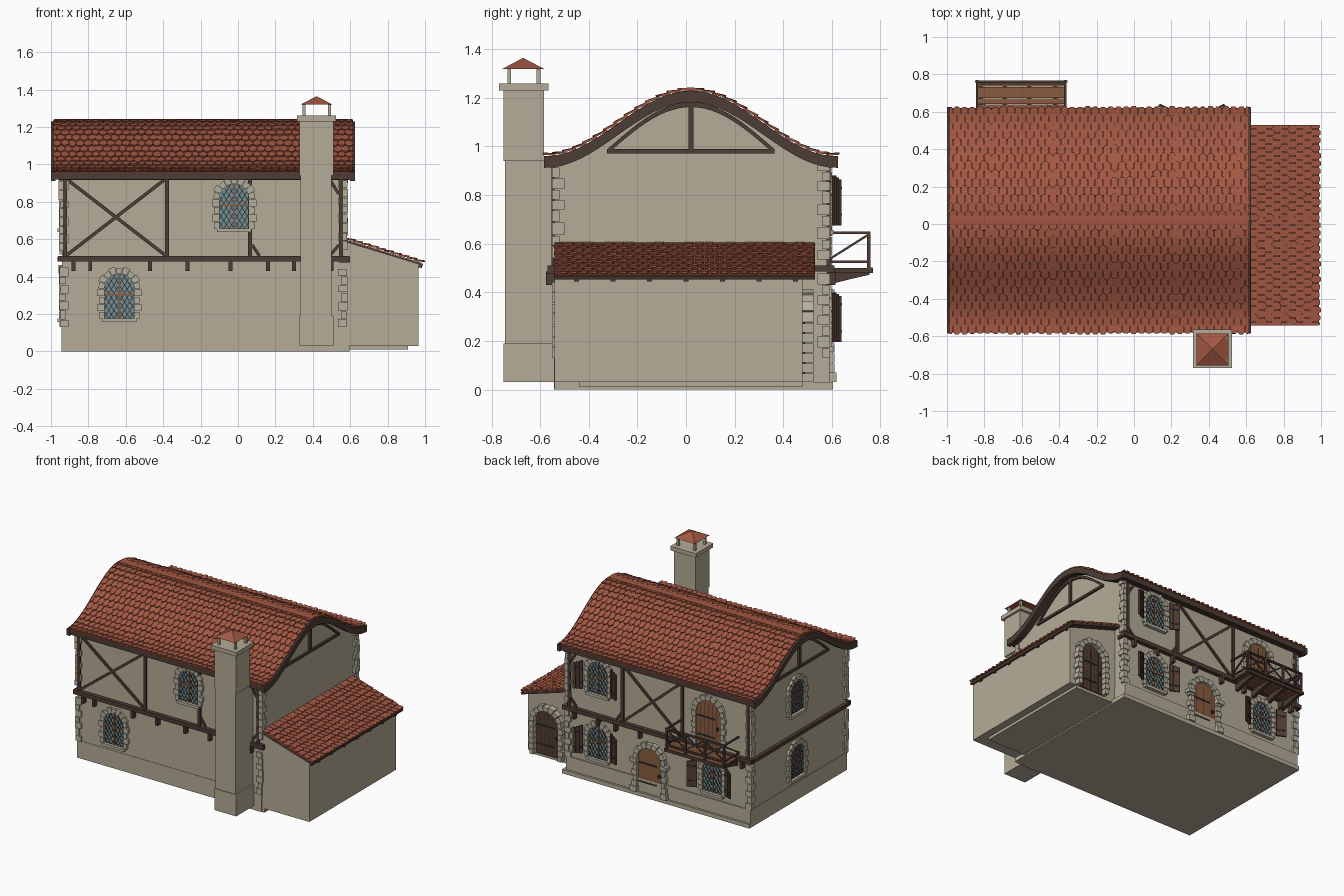
import bpy, bmesh, random
from math import pi, sin, cos, radians
from mathutils import Matrix, Vector

random.seed(4)
if "Cube" in bpy.data.objects:
    bpy.data.objects.remove(bpy.data.objects["Cube"])


def material(name, r, g, b):
    m = bpy.data.materials.new(name)
    m.use_nodes = True
    m.diffuse_color = (r, g, b, 1)
    m.node_tree.nodes["Principled BSDF"].inputs["Base Color"].default_value = (r, g, b, 1)
    return m


PLASTER = material("plaster", .46, .41, .31)
STONE = material("pale stone", .47, .43, .34)
TILE = material("clay tile", .36, .095, .055)
TIMBER = material("dark timber", .075, .045, .036)
SHUTTER = material("shutter brown", .085, .045, .034)
OAK = material("door oak", .25, .105, .05)
GLASS = material("teal glass", .17, .27, .28)
IRON = material("iron", .035, .03, .03)


class Part:
    """Collects prisms in one mesh; local frame is u, outward depth d, height z."""

    def __init__(self, name, mat):
        self.name, self.mat, self.bm = name, mat, bmesh.new()

    def prism(self, M, pts, d0, d1):
        a = [self.bm.verts.new(M @ Vector((u, -d0, z))) for u, z in pts]
        b = [self.bm.verts.new(M @ Vector((u, -d1, z))) for u, z in pts]
        self.bm.faces.new(a)
        self.bm.faces.new(b[::-1])
        for i in range(len(a)):
            j = (i + 1) % len(a)
            self.bm.faces.new((a[i], b[i], b[j], a[j]))

    def box(self, M, u0, u1, z0, z1, d0, d1):
        self.prism(M, [(u0, z0), (u1, z0), (u1, z1), (u0, z1)], d0, d1)

    def block(self, x0, x1, y0, y1, z0, z1):
        self.box(Matrix(), x0, x1, z0, z1, -y1, -y0)

    def bar(self, M, a, b, w, d0, d1):
        a, b = Vector(a), Vector(b)
        t = (b - a).normalized() * w / 2
        n = Vector((-t.y, t.x))
        self.prism(M, [a - n, b - n, b + n, a + n], d0, d1)

    def band(self, M, f, thick, u0, u1, d0, d1, n=32):
        us = [u0 + (u1 - u0) * i / n for i in range(n + 1)]
        self.prism(M, [(u, f(u)) for u in us] + [(u, f(u) - thick) for u in us[::-1]], d0, d1)

    def tiles(self, p0, p1, along, a0, a1, shift, width=.041):
        down = p1 - p0
        nrm = along.cross(down).normalized()
        nrm = nrm if nrm.z > 0 else -nrm
        down = (down + nrm * .008).normalized()
        nrm = (nrm - down * nrm.dot(down)).normalized()
        length = (p1 - p0).length
        n = int((a1 - a0) / width)
        step = (a1 - a0) / n
        for i in range(n + shift):
            c = a0 + step * (i + .5 - shift / 2)
            lo, hi = max(a0, c - step * .47), min(a1, c + step * .47)
            k, e = (hi - lo) * .25, length + random.uniform(-.004, .004)
            M = Matrix((along, -nrm, down)).transposed().to_4x4()
            M.translation = p0
            self.prism(M, [(lo, 0), (hi, 0), (hi, e * .75), (hi - k, e), (lo + k, e), (lo, e * .75)],
                       0, random.uniform(.007, .01))

    def done(self):
        bmesh.ops.recalc_face_normals(self.bm, faces=self.bm.faces)
        mesh = bpy.data.meshes.new(self.name)
        self.bm.to_mesh(mesh)
        self.bm.free()
        mesh.materials.append(self.mat)
        bpy.context.collection.objects.link(bpy.data.objects.new(self.name, mesh))


def wall(x, y, angle):
    return Matrix.Translation((x, y, 0)) @ Matrix.Rotation(angle, 4, 'Z')


FRONT, BACK = wall(0, -.54, 0), wall(0, .58, pi)
LEFT, RIGHT = wall(-.94, 0, -pi / 2), wall(.57, 0, pi / 2)
ANNEX_BACK = wall(0, .48, pi)


def roof_z(y):
    return .955 + .135 * (1 + cos(pi * (y - .02) / .6))


# Main walls, plinth and lean-to
p = Part("house_walls", PLASTER)
ys = [.58 - 1.12 * i / 28 for i in range(29)]
p.prism(RIGHT, [(-.54, 0), (.58, 0)] + [(y, roof_z(y) - .02) for y in ys], -1.51, 0)
p.block(-.945, .575, -.543, .59, 0, .13)
p.block(-.945, .595, -.54, .605, 0, .03)
p.block(.57, .91, -.44, .48, .01, .035)
p.prism(Matrix(), [(.57, .03), (.965, .03), (.965, .465), (.57, .585)], -.48, .54)
p.done()

# Chimney
p = Part("chimney", PLASTER)
p.block(.33, .51, -.75, -.54, .03, .19)
p.block(.335, .5, -.745, -.54, .19, .94)
p.block(.33, .51, -.75, -.585, .94, 1.23)
p.block(.315, .525, -.77, -.565, 1.23, 1.26)
for x in (.345, .48):
    for y in (-.735, -.615):
        p.block(x, x + .016, y, y + .016, 1.26, 1.325)
p.done()
bpy.ops.mesh.primitive_cone_add(vertices=4, radius1=.121, radius2=0, depth=.045,
                                location=(.42, -.67, 1.342), rotation=(0, 0, pi / 4))
cap = bpy.context.object
cap.name = "chimney_cap"
cap.data.materials.append(TILE)

# Roof boards and verge boards
p = Part("roof_boards", TIMBER)
p.band(RIGHT, roof_z, .035, -.58, .62, -1.55, .03)
for x in (-1.57, .03):
    p.band(RIGHT, lambda y: roof_z(y) + .005, .048, -.585, .625, x, x + .025)
p.prism(Matrix(), [(.57, .595), (.99, .467), (.985, .453), (.57, .58)], -.53, .54)
for i in range(7):
    y = -.45 + i * .15
    p.prism(Matrix(), [(.9, .475), (.985, .452), (.985, .445), (.9, .46)], -y - .01, -y + .01)
p.done()

# Roof tiles
p = Part("main_roof_tiles", TILE)
ROWS = 14
for side in (-1, 1):
    for i in range(ROWS):
        y0, y1 = (.02 + side * .6 * k / ROWS for k in (i, i + 1.2))
        p.tiles(Vector((0, y0, roof_z(y0) + .003)), Vector((0, y1, roof_z(y1) + .003)),
                Vector((1, 0, 0)), -.988, .615, i % 2)
p.band(RIGHT, lambda y: roof_z(y) + .004, .004, -.58, .62, -1.55, .03)
p.band(RIGHT, lambda y: roof_z(y) + .017, .012, -.005, .045, -1.55, .04, 6)
p.done()
p = Part("lean_to_tiles", TILE)
top, low = Vector((.572, 0, .598)), Vector((.985, 0, .472))
for i in range(10):
    p.tiles(top.lerp(low, i / 10), top.lerp(low, min(1.02, (i + 1.2) / 10)),
            Vector((0, 1, 0)), -.543, .53, i % 2)
p.prism(Matrix(), [(.57, .6), (.985, .473), (.985, .47), (.57, .596)], -.53, .54)
p.done()

# Gable trusses
p = Part("gable_trusses", TIMBER)
for M, c in ((RIGHT, .02), (LEFT, -.02)):
    p.box(M, c - .345, c + .345, .972, .99, 0, .014)
    p.box(M, c - .01, c + .01, .98, 1.19, 0, .016)
    p.band(M, lambda u: .992 + .19 * cos(pi / 2 * (u - c) / .34), .02, c - .34, c + .34, 0, .012)
p.done()

# Timber framing on front and back
p = Part("timber_frame", TIMBER)
for M, s in ((FRONT, 1), (BACK, -1)):
    ends = (-.96, .595) if s > 0 else (-.595, .96)
    p.box(M, *ends, .48, .51, 0, .03)
    p.box(M, *ends, .915, .94, 0, .02)
    for x in (-.925, -.38, .065, .55):
        x = x if s > 0 or x != .065 else .11
        p.box(M, s * x - .011, s * x + .011, .5, .93, 0, .014)
    right = .055 if s > 0 else .1
    x0, x1 = (-.915, -.39) if s > 0 else (-right, .37)
    p.bar(M, (x0, .515), (x1, .92), .018, 0, .01)
    p.bar(M, (x0, .92), (x1, .515), .018, 0, .011)
    for a, b in (((.54, .84), (.49, .92)), ((.54, .57), (.49, .51)), ((right + .02, .57), (right + .06, .51))):
        p.bar(M, (s * a[0], a[1]), (s * b[0], b[1]), .016, 0, .01)
    for x in (-.88, -.79, -.47, -.27, -.04, .16, .3, .5):
        p.box(M, s * x - .01, s * x + .01, .43, .485, 0, .035)
p.box(LEFT, -.59, .55, .48, .507, 0, .025)
p.box(RIGHT, -.57, -.54, .475, .505, -.03, .03)
p.box(RIGHT, .53, .6, .485, .51, 0, .02)
p.done()

# Corner stones
p = Part("corner_stones", STONE)
for cx, sx in ((-.94, 1), (.57, -1)):
    for cy, sy in ((-.54, 1), (.58, -1)):
        z, k = .13, 0
        while z < .9:
            h = random.uniform(.04, .055)
            lx, ly = ((.035, .02), (.018, .04))[k % 2]
            o = random.uniform(.01, .02)
            if not .44 < z < .51:
                x0, x1 = sorted((cx - sx * o, cx + sx * lx))
                y0, y1 = sorted((cy - sy * .012, cy + sy * ly))
                p.block(x0, x1, y0, y1, z, min(z + h - .004, .93))
            z, k = z + h, k + 1
p.done()

# Arched openings
stones, panes, lead = Part("arch_stones", STONE), Part("window_panes", GLASS), Part("window_leads", IRON)
mullions, shutters = Part("window_mullions", OAK), Part("shutters", SHUTTER)
oak_doors, dark_door = Part("oak_doors", OAK), Part("lean_to_door", SHUTTER)
ironwork = Part("door_ironwork", IRON)


def surround(M, w, h, depth, t=.034):
    spring, n = h - w, 9
    rows = max(3, round(spring / .04))
    for side in (-1, 1):
        for i in range(rows):
            z, e = spring * i / rows, w + t + (.006 if i % 2 else -.006)
            stones.box(M, *sorted((side * w, side * e)), z, z + spring / rows - .004, 0, depth)
    for i in range(n):
        a, b = pi * (i + .04) / n, pi * (i + .96) / n
        r = w + t + (.006 if i % 2 else -.002)
        stones.prism(M, [(q * cos(k), spring + q * sin(k)) for q, k in ((w, a), (r, a), (r, b), (w, b))], 0, depth)


def arch(w, h):
    return [(-w, 0), (w, 0)] + [(w * cos(pi * i / 12), h - w + w * sin(pi * i / 12)) for i in range(13)]


def window(base, u, z, with_shutters=False, w=.08, h=.24):
    M = base @ Matrix.Translation((u, 0, z))
    surround(M, w, h, .018)
    stones.box(M, -w - .012, w + .012, -.018, .002, 0, .026)
    panes.prism(M, arch(w, h), 0, .004)
    # Diamond lattice clipped to the arch
    for s in (-1, 1):
        for k in range(-2, 8):
            line = [(s * x, k * .045 + 1.6 * x) for x in (-w + 2 * w * i / 60 for i in range(61))]
            line = [q for q in line if 0 <= q[1] <= h - w or (q[1] > 0 and q[0] ** 2 + (q[1] - h + w) ** 2 < w * w)]
            if len(line) > 4:
                lead.bar(M, line[0], line[-1], .004, .003, .007)
    mullions.box(M, -.004, .004, 0, h, .003, .009)
    mullions.box(M, -w, w, .125, .134, .003, .009)
    if with_shutters:
        for s in (-1, 1):
            S = M @ Matrix.Translation((s * .118, -.02, 0)) @ Matrix.Rotation(radians(-s * 25), 4, 'Z')
            for i in range(3):
                shutters.box(S, *sorted((s * i * .024, s * (i * .024 + .022))), .02, .225 - .008 * i, 0, .012)
            for zz in (.06, .17):
                ironwork.box(S, *sorted((0, s * .065)), zz, zz + .01, .01, .016)


def door(base, u, z, part, depth, w=.1, h=.345):
    M = base @ Matrix.Translation((u, 0, z))
    surround(M, w, h, depth)
    part.prism(M, arch(w, h), 0, .008)
    for i in range(-2, 3):
        ironwork.box(M, i * .033 - .001, i * .033 + .001, .005, h - .03, .007, .0095)
    for zz in (.07, .21):
        ironwork.box(M, -w, w * .5, zz, zz + .01, .007, .013)
    ironwork.box(M, w * .65, w * .8, .14, .16, .007, .02)


window(FRONT, -.02, .655)
window(FRONT, -.635, .175)
for z in (.175, .655):
    window(LEFT, -.05, z)
    window(BACK, -.31, z, True)
window(BACK, .63, .175, True)
door(BACK, .12, .03, oak_doors, .03)
door(BACK, .6, .51, oak_doors, .02)
door(ANNEX_BACK, -.79, .03, dark_door, .045)
for s in (-1, 1):
    c = .12 + s * .125
    stones.box(BACK, c - .026, c + .026, .03, .07, 0, .04)
    stones.box(BACK, c - .028, c + .028, .25, .275, 0, .042)
for part in (stones, panes, lead, mullions, shutters, oak_doors, dark_door, ironwork):
    part.done()

# Balcony
p = Part("balcony_floor", OAK)
for i in range(6):
    p.block(-.84, -.365, .58 + i * .031, .609 + i * .031, .488, .5)
p.done()
p = Part("balcony_frame", TIMBER)
p.box(BACK, .355, .85, .48, .502, .177, .188)
posts = [.368 + i * .1567 for i in range(4)]
for u in posts:
    p.box(BACK, u - .007, u + .007, .49, .65, .165, .179)
for u, v in zip(posts, posts[1:]):
    p.bar(BACK, (u, .53), (v, .64), .009, .168, .175)
    p.bar(BACK, (u, .64), (v, .53), .009, .169, .176)
for z in (.525, .645):
    p.box(BACK, .36, .846, z - .006, z + .006, .165, .18)
for x in (-.846, -.374):
    d = x - .57
    for z in (.525, .645):
        p.bar(RIGHT, (.58, z), (.755, z), .01, d, d + .012)
    p.bar(RIGHT, (.58, .53), (.755, .64), .009, d, d + .01)
    p.box(RIGHT, .58, .77, .48, .5, d, d + .014)
for x in (-.82, -.69, -.56, -.42):
    p.prism(RIGHT, [(.58, .43), (.58, .487), (.755, .487), (.755, .472), (.68, .455)], x - .582, x - .558)
p.done()
